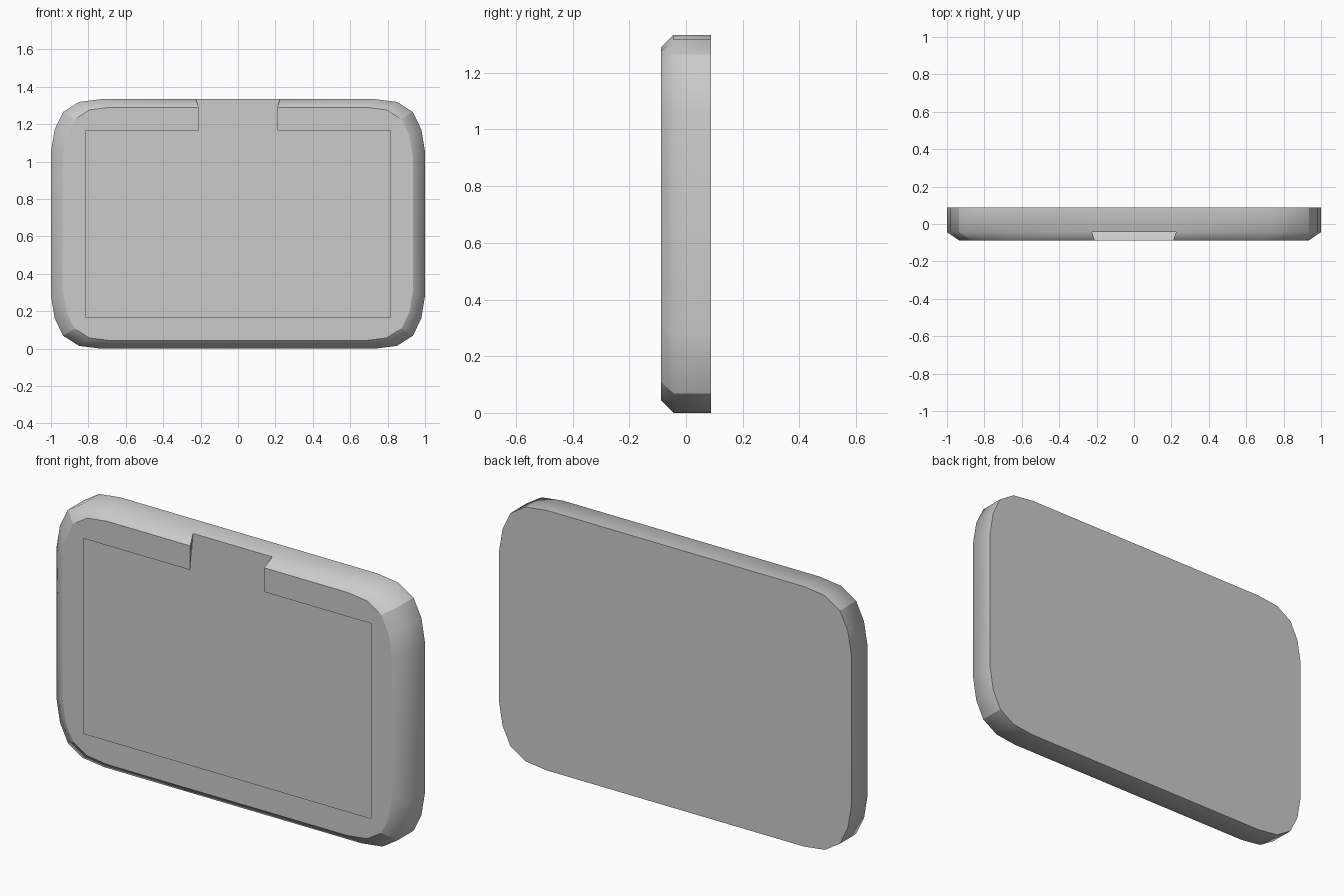
import bpy, bmesh

if "Cube" in bpy.data.objects:
    bpy.data.objects.remove(bpy.data.objects["Cube"])

CZ = 0.667                      # middle height of the plate
BACK, MID, FRONT = 0.0875, -0.0435, -0.0875
INSET = 0.935                   # front outline is the outer one scaled down
NOTCH = 0.225                   # half width of the notch on the outer rim
SLOT = NOTCH * INSET
PX, PZ0, PZ1 = 0.815, 0.167, 1.167

# Rounded outline: one corner mirrored to four, opened at the top notch
corner = [(0.73, 0.667), (0.85, 0.652), (0.935, 0.598), (0.98, 0.505), (1.0, 0.385)]
left_top = [(-x, z) for x, z in corner]
left_bottom = [(-x, -z) for x, z in reversed(corner)]
left = [(-NOTCH, 0.667)] + left_top + left_bottom
outline = left + [(-x, z) for x, z in reversed(left)]


def ring(bm, y, s):
    return [bm.verts.new((x * s, y, z * s + CZ)) for x, z in outline]


def make_object(name, bm):
    mesh = bpy.data.meshes.new(name)
    bm.to_mesh(mesh)
    bm.free()
    bpy.context.collection.objects.link(bpy.data.objects.new(name, mesh))


# Outer shell: back, side walls and chamfer, which stops at the notch
bm = bmesh.new()
back, mid, front = ring(bm, BACK, 1), ring(bm, MID, 1), ring(bm, FRONT, INSET)
n = len(outline)
flat = [bm.faces.new(back)]
for i in range(n):
    j = (i + 1) % n
    bm.faces.new((back[i], back[j], mid[j], mid[i]))
    if j:
        bm.faces.new((mid[i], mid[j], front[j], front[i]))

# Front frame around the open window, joined to the notch
hole = [(SLOT, PZ1), (PX, PZ1), (PX, PZ0), (-PX, PZ0), (-PX, PZ1), (-SLOT, PZ1)]
inner = [bm.verts.new((x, FRONT, z)) for x, z in hole]
flat.append(bm.faces.new(front + inner))

# Notch cheeks
flat.append(bm.faces.new((front[-1], mid[-1], inner[0])))
flat.append(bm.faces.new((front[0], inner[-1], mid[0])))
bmesh.ops.recalc_face_normals(bm, faces=bm.faces)

# Smooth rim, sharp borders on the flat faces and across the tight corner bends
for f in bm.faces:
    f.smooth = True
for f in flat:
    for e in f.edges:
        e.smooth = False
for i, (x, z) in enumerate(outline):
    if abs(x) == 0.935:
        for a, b in ((back, mid), (mid, front)):
            bm.edges.get((a[i], b[i])).smooth = False
make_object("plate_shell", bm)

# Pocket floor behind the frame, level with the bottom of the notch
bm = bmesh.new()
bm.faces.new(ring(bm, MID, 1))
make_object("pocket_floor", bm)
